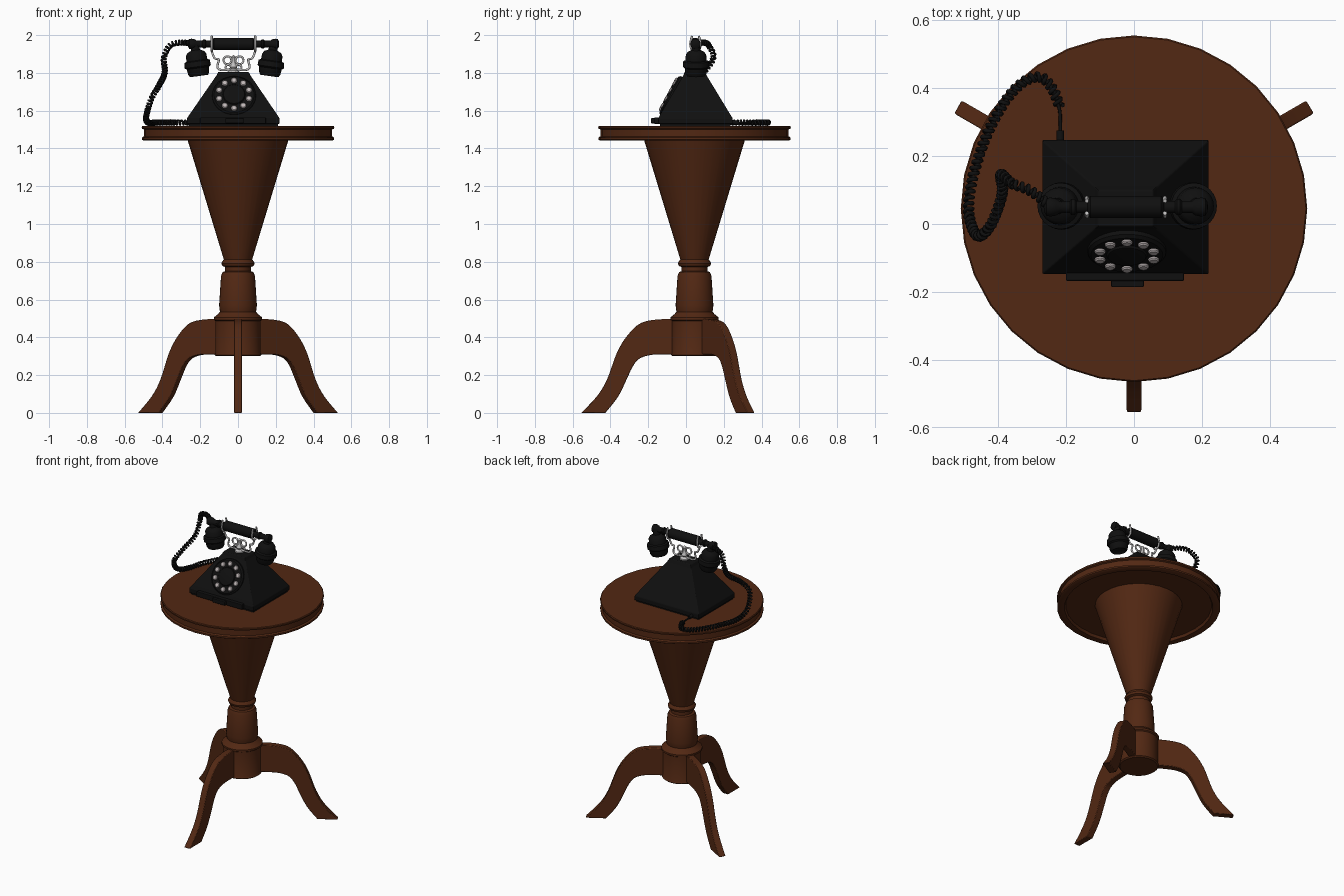
import bpy, bmesh, math
from mathutils import Vector, Matrix
from mathutils.geometry import interpolate_bezier

if "Cube" in bpy.data.objects:
    bpy.data.objects.remove(bpy.data.objects["Cube"])


def material(name, rgb):
    m = bpy.data.materials.new(name)
    m.diffuse_color = (*rgb, 1)
    m.use_nodes = True
    m.node_tree.nodes["Principled BSDF"].inputs["Base Color"].default_value = m.diffuse_color
    return m


WOOD = material("dark wood", (0.085, 0.021, 0.0065))
BLACK = material("black", (0.005, 0.005, 0.005))
SILVER = material("silver", (0.55, 0.54, 0.54))
PALE = material("pale finger dots", (0.52, 0.47, 0.47))
TY = 0.045                      # table axis in y
PX, PY = -0.024, 0.05           # telephone centre


def finish(name, bm, mat, smooth=35, bevel=0):
    bmesh.ops.recalc_face_normals(bm, faces=bm.faces)
    me = bpy.data.meshes.new(name)
    bm.to_mesh(me)
    bm.free()
    me.materials.append(mat)
    for p in me.polygons:
        p.use_smooth = smooth > 0
    if smooth:
        me.set_sharp_from_angle(angle=math.radians(smooth))
    ob = bpy.data.objects.new(name, me)
    bpy.context.collection.objects.link(ob)
    if bevel:
        b = ob.modifiers.new("bevel", 'BEVEL')
        b.width, b.segments = bevel, 2
    return ob


def lathe(name, prof, mat, mtx=Matrix(), n=32):
    bm = bmesh.new()
    rings = []
    for r, z in prof:
        if r == 0:
            rings.append([bm.verts.new(mtx @ Vector((0, 0, z)))] * n)
        else:
            rings.append([bm.verts.new(mtx @ Vector((r * math.sin(2 * math.pi * i / n),
                         r * math.cos(2 * math.pi * i / n), z))) for i in range(n)])
    for a, b in zip(rings, rings[1:]):
        for i in range(n):
            j = (i + 1) % n
            bm.faces.new(list(dict.fromkeys((a[i], a[j], b[j], b[i]))))
    return finish(name, bm, mat)


def frustum(name, levels, mat, bevel=0.004):
    """Stack of rectangles: (x0, x1, y0, y1, z)."""
    bm = bmesh.new()
    rings = [[bm.verts.new(p) for p in ((a, c, z), (b, c, z), (b, d, z), (a, d, z))]
             for a, b, c, d, z in levels]
    bm.faces.new(rings[0])
    bm.faces.new(rings[-1])
    for r, s in zip(rings, rings[1:]):
        for i in range(4):
            bm.faces.new((r[i], r[(i + 1) % 4], s[(i + 1) % 4], s[i]))
    return finish(name, bm, mat, 0, bevel)


def tube(name, pts, r, mat, n=8):
    pts = [Vector(p) for p in pts]
    bm = bmesh.new()
    rings, ref = [], None
    for i, p in enumerate(pts):
        t = (pts[min(i + 1, len(pts) - 1)] - pts[max(i - 1, 0)]).normalized()
        u = t.orthogonal() if ref is None else ref - t * ref.dot(t)
        u.normalize()
        ref, v = u, t.cross(u)
        rings.append([bm.verts.new(p + r * (u * math.cos(2 * math.pi * k / n)
                     + v * math.sin(2 * math.pi * k / n))) for k in range(n)])
    for a, b in zip(rings, rings[1:]):
        for k in range(n):
            bm.faces.new((a[k], a[(k + 1) % n], b[(k + 1) % n], b[k]))
    bm.faces.new(rings[0])
    bm.faces.new(rings[-1])
    return finish(name, bm, mat, 60)


def spline(pts, k=10):
    """Smooth curve through the points."""
    p = [Vector(q) for q in pts]
    p = [p[0]] + p + [p[-1]]
    out = []
    for i in range(1, len(p) - 2):
        out += interpolate_bezier(p[i], p[i] + (p[i + 1] - p[i - 1]) / 6,
                                  p[i + 1] - (p[i + 2] - p[i]) / 6, p[i + 1], k + 1)[:-1]
    return out + [p[-1]]


# Table top and turned pedestal
at = Matrix.Translation((0, TY, 0))
lathe("table_top", [(0, 1.46), (.455, 1.46), (.463, 1.443), (.503, 1.443), (.509, 1.447),
      (.509, 1.458), (.498, 1.464), (.498, 1.5), (.509, 1.505), (.51, 1.514),
      (.506, 1.519), (0, 1.519)], WOOD, at)
lathe("pedestal", [(0, .30), (.117, .30), (.125, .307), (.12, .318), (.12, .487), (.128, .493),
      (.128, .505), (.107, .522), (.095, .535), (.098, .55), (.1, .57), (.09, .725),
      (.082, .745), (.068, .75), (.068, .772), (.083, .778), (.088, .792), (.081, .805),
      (.075, .812), (.272, 1.461), (0, 1.461)], WOOD, at)

# Three curved legs: outer and inner edge, (radius, z)
outer = spline([(.09, .495, 0), (.19, .495, 0), (.285, .475, 0), (.355, .41, 0), (.41, .32, 0),
                (.462, .18, 0), (.515, .09, 0), (.6, 0, 0)], 4)
inner = spline([(.09, .31, 0), (.18, .31, 0), (.24, .305, 0), (.295, .285, 0), (.33, .24, 0),
                (.358, .18, 0), (.405, .085, 0), (.472, 0, 0)], 4)
for name, ang in (("front_leg", -90), ("right_leg", 30), ("left_leg", 150)):
    m = at @ Matrix.Rotation(math.radians(ang), 4, 'Z')
    bm = bmesh.new()
    rings = [[bm.verts.new(m @ Vector(c)) for c in ((o.x, -.022, o.y), (o.x, .022, o.y),
             (i.x, .022, i.y), (i.x, -.022, i.y))] for o, i in zip(outer, inner)]
    bm.faces.new(rings[0])
    bm.faces.new(rings[-1])
    for a, b in zip(rings, rings[1:]):
        for k in range(4):
            bm.faces.new((a[k], a[(k + 1) % 4], b[(k + 1) % 4], b[k]))
    finish(name, bm, WOOD, 35, .004)

# Telephone body, front plates
frustum("phone_foot", [(-.26, .212, -.137, .235, 1.517), (-.26, .212, -.137, .235, 1.54)], BLACK, 0)
frustum("phone_body", [(-.27, .22, -.147, .247, 1.53), (-.27, .22, -.147, .247, 1.56),
        (-.255, .205, -.135, .233, 1.582), (-.115, .067, -.015, .11, 1.785),
        (-.105, .057, -.007, .10, 1.805)], BLACK)
frustum("front_drawer", [(-.2, .147, -.168, -.1, 1.53), (-.2, .147, -.168, -.1, 1.565)], BLACK)
frustum("drawer_handle", [(-.067, .029, -.186, -.15, 1.533), (-.067, .029, -.186, -.15, 1.56)], BLACK)

# Dial with ten finger dots
dial = Matrix.Translation((-.021, -.095, 1.687)) @ Matrix.Rotation(math.radians(62), 4, 'X')
lathe("dial", [(0, -.06), (.122, -.06), (.115, -.012), (.106, -.004), (.06, -.004), (.056, .002),
      (.05, .004), (0, .004)], BLACK, dial)
for i in range(10):
    a = math.radians(36 * i)
    lathe("finger_dot", [(0, -.008), (.016, -.008), (.016, .001), (.012, .005), (0, .006)], PALE,
          dial @ Matrix.Translation((.083 * math.sin(a), .083 * math.cos(a), 0)), 12)

# Silver cradle: post, scrolls, arms and prongs
lathe("cradle_post", [(0, 1.8), (.03, 1.8), (.028, 1.812), (.012, 1.82), (.02, 1.832), (.01, 1.848),
      (.008, 1.875), (.013, 1.885), (0, 1.895)], SILVER, Matrix.Translation((PX, PY, 0)), 16)
for s in (-1, 1):
    for cx, cz, r in ((.032, 1.867, .021), (.027, 1.828, .015)):
        tube("cradle_scroll", [(PX + s * cx + r * math.cos(a * math.pi / 8), PY,
             cz + r * math.sin(a * math.pi / 8)) for a in range(17)], .0055, SILVER)
    tube("cradle_arm", spline([(PX, PY, 1.822), (PX + s * .06, PY, 1.815), (PX + s * .085, PY, 1.83),
         (PX + s * .078, PY, 1.87), (PX + s * .1, PY, 1.878), (PX + s * .115, PY, 1.915)], 5),
         .006, SILVER)
    tube("cradle_prongs", spline([(PX + s * .115, PY + y, z) for y, z in ((-.018, 1.996),
         (-.027, 1.955), (-.02, 1.925), (0, 1.915), (.02, 1.925), (.027, 1.955), (.018, 1.996))], 4),
         .006, SILVER)

# Handset: grip and two cups
half = [(.015, .24), (.026, .234), (.028, .222), (.025, .205), (.018, .195), (.018, .165),
        (.024, .16), (.024, .15), (.018, .145), (.018, .113), (.027, .11), (.033, .104)]
prof = [(0, -.242)] + [(r, -z) for r, z in half] + [(r, z) for r, z in reversed(half)] + [(0, .242)]
lathe("handset_grip", prof, BLACK, Matrix.Translation((PX, PY, 1.953))
      @ Matrix.Rotation(math.pi / 2, 4, 'Y'), 24)
for name, x, s in (("mouthpiece", -.228, -1), ("earpiece", .188, 1)):
    lathe(name, [(0, .02), (.022, .02), (.024, -.02), (.045, -.03), (.054, -.045), (.056, -.075),
          (.068, -.08), (.07, -.108), (.06, -.116), (.056, -.145), (.048, -.158), (.04, -.15),
          (0, -.14)], BLACK, Matrix.Translation((x, PY + .003, 1.94))
          @ Matrix.Rotation(math.radians(8 * s), 4, 'Y'), 24)

# Coiled cord, then a straight lead into the back of the body
path = spline([(-.25, .055, 1.957), (-.305, .098, 1.96), (-.36, .12, 1.945), (-.392, .145, 1.88),
               (-.388, .09, 1.80), (-.42, 0, 1.73), (-.46, -.035, 1.66), (-.486, .03, 1.57),
               (-.476, .13, 1.537), (-.438, .25, 1.537), (-.385, .353, 1.537), (-.33, .415, 1.537),
               (-.276, .432, 1.537), (-.24, .397, 1.537), (-.219, .344, 1.535)], 30)
coil, dist, next_at, step, ref = [], 0.0, 0.0, .0019, Vector((0, 0, 1))
for a, b in zip(path, path[1:]):
    t, length = (b - a).normalized(), (b - a).length
    ref = (ref - t * ref.dot(t)).normalized()
    v = t.cross(ref)
    while next_at < dist + length:
        ph = 2 * math.pi * next_at / .019
        coil.append(a + t * (next_at - dist) + .0115 * (ref * math.cos(ph) + v * math.sin(ph)))
        next_at += step
    dist += length
tube("coiled_cord", coil, .0062, BLACK, 6)
tube("cord_lead", spline([(-.228, .365, 1.537), (-.219, .335, 1.535), (-.217, .3, 1.535),
     (-.217, .23, 1.54)], 6), .005, BLACK, 8)
tube("cord_plug", [(-.217, .275, 1.537), (-.217, .235, 1.54)], .011, BLACK, 10)
